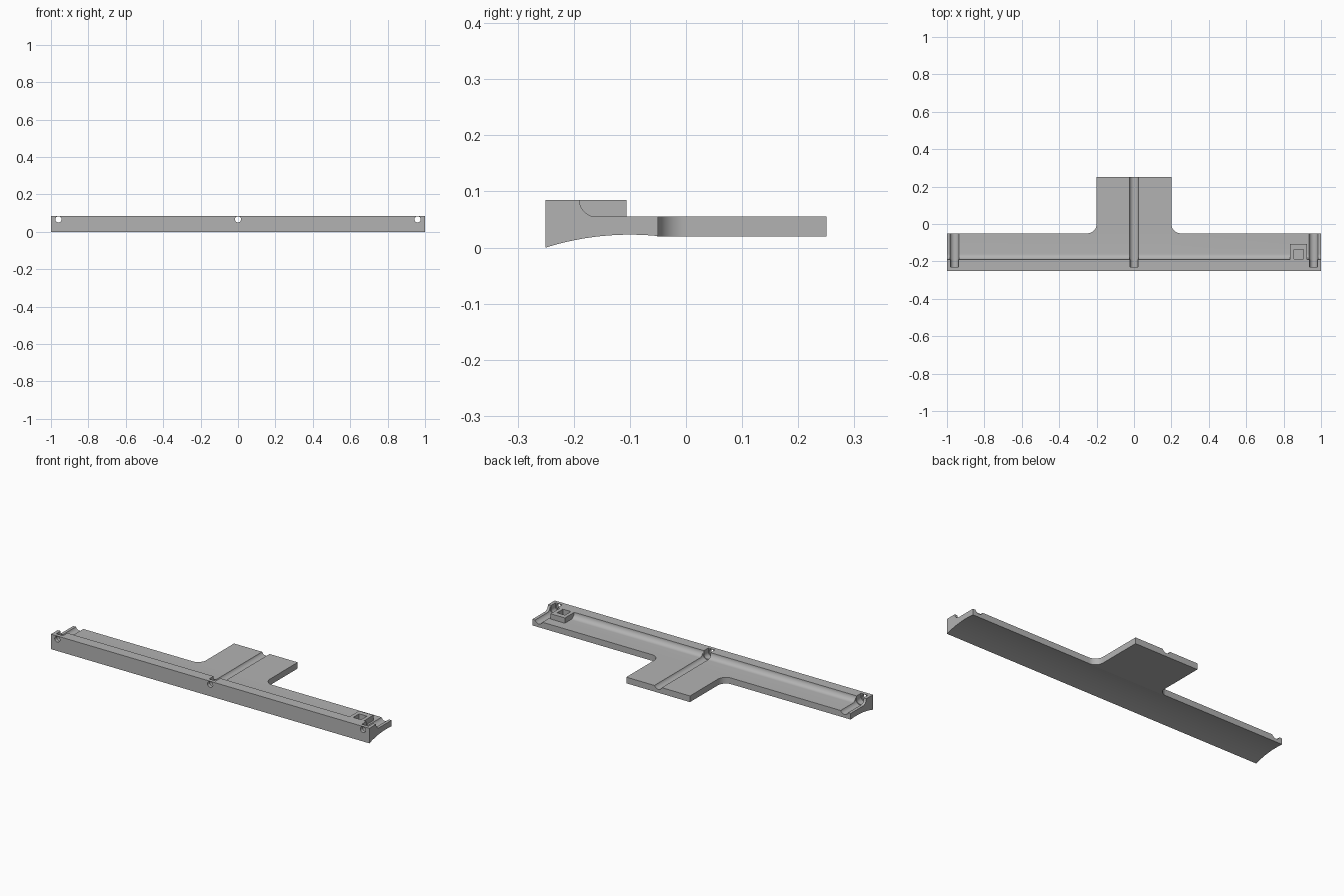
import bpy, bmesh, math
from mathutils import Matrix

cube = bpy.data.objects.get("Cube")
if cube:
    bpy.data.objects.remove(cube, do_unlink=True)

grey = bpy.data.materials.new("plain grey")
grey.use_nodes = True
COLOUR = (0.45, 0.45, 0.45, 1)
grey.diffuse_color = COLOUR
grey.node_tree.nodes["Principled BSDF"].inputs["Base Color"].default_value = COLOUR


def prism(name, outline, start, end, place):
    """Extrude a 2D outline from start to end; place maps (u, v, w) to xyz."""
    bm = bmesh.new()
    face = bm.faces.new([bm.verts.new(place(u, v, start)) for u, v in outline])
    far = bmesh.ops.extrude_face_region(bm, geom=[face])["geom"]
    shift = [b - a for a, b in zip(place(0, 0, start), place(0, 0, end))]
    bmesh.ops.translate(bm, vec=shift, verts=[g for g in far if isinstance(g, bmesh.types.BMVert)])
    bmesh.ops.recalc_face_normals(bm, faces=bm.faces)
    mesh = bpy.data.meshes.new(name)
    bm.to_mesh(mesh)
    bm.free()
    mesh.materials.append(grey)
    obj = bpy.data.objects.new(name, mesh)
    bpy.context.collection.objects.link(obj)
    return obj


def arc(cx, cy, r, a0, a1, n):
    steps = [math.radians(a0 + (a1 - a0) * i / n) for i in range(n + 1)]
    return [(cx + r * math.cos(a), cy + r * math.sin(a)) for a in steps]


def along_x(u, v, w): return (w, u, v)
def along_y(u, v, w): return (u, w, v)
def along_z(u, v, w): return (u, v, w)


def box(name, x0, x1, y0, y1, z0, z1):
    return prism(name, [(x0, y0), (x1, y0), (x1, y1), (x0, y1)], z0, z1, along_z)


def combine(target, tool, operation):
    mod = target.modifiers.new(operation.lower(), "BOOLEAN")
    mod.operation, mod.solver, mod.object = operation, "EXACT", tool
    bpy.context.view_layer.objects.active = target
    bpy.ops.object.modifier_apply(modifier=mod.name)
    bpy.data.objects.remove(tool, do_unlink=True)


BACK, FRONT = -0.05, -0.25
BASE, DECK, TOP = 0.02, 0.055, 0.085

# Long bar: raised front lip, filleted deck, hollow curved underside
bend = math.degrees(math.asin(0.15 / 0.5))
underside = [(y, z) for y, z in arc(-0.1, 0.023 - 0.5, 0.5, 90 + bend, 84.2, 20)]
underside = [(y, max(0, z)) for y, z in underside]
section = underside + [(BACK, DECK)] + arc(-0.16, DECK + 0.03, 0.03, 270, 180, 10) + [(FRONT, TOP)]
bar = prism("t_shaped_bracket", section, -1, 1, along_x)

# Stem plate with rounded inner corners
half = arc(0.25, 0, 0.05, 270, 180, 10)
outline = [(0.25, BACK - 0.002)] + half + [(0.2, 0.25)]
outline += [(-x, y) for x, y in reversed(outline)]
combine(bar, prism("stem", outline, BASE, DECK, along_z), "UNION")

# Small catch block behind the lip, with a square pocket
combine(bar, box("catch", 0.835, 0.925, -0.2, -0.106, 0.045, TOP), "UNION")
combine(bar, box("pocket", 0.855, 0.905, -0.188, -0.135, DECK, 0.1), "DIFFERENCE")

# Round holes through the lip, opening into wire channels
for x, end in ((-0.96, 0), (0, 0.3), (0.96, 0)):
    hole = arc(x, 0.067, 0.0165, 0, 345, 23)
    combine(bar, prism("hole", hole, -0.3, -0.2, along_y), "DIFFERENCE")
    slot = arc(x, 0.064, 0.021, 180, 360, 14) + [(x + 0.021, 0.1), (x - 0.021, 0.1)]
    combine(bar, prism("slot", slot, -0.23, -0.15, along_y), "DIFFERENCE")
    groove = arc(x, 0.064, 0.025, 180, 360, 14) + [(x + 0.025, 0.1), (x - 0.025, 0.1)]
    combine(bar, prism("groove", groove, -0.19, end, along_y), "DIFFERENCE")

bpy.ops.object.select_all(action="DESELECT")
bar.select_set(True)
bpy.context.view_layer.objects.active = bar
bpy.ops.object.shade_smooth_by_angle(angle=math.radians(30))
